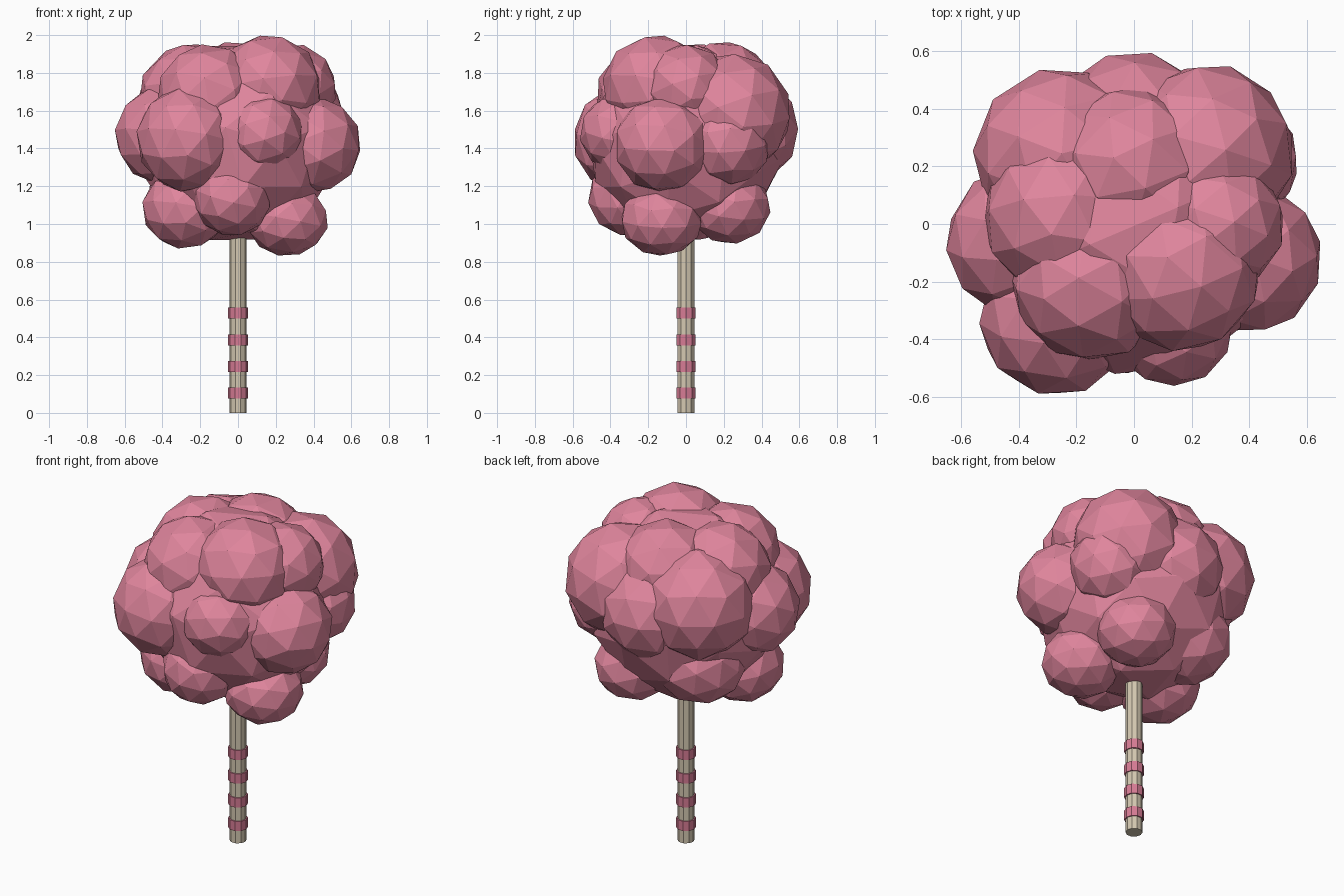
import bpy
import random
from math import tau
from mathutils import Euler, Matrix

if "Cube" in bpy.data.objects:
    bpy.data.objects.remove(bpy.data.objects["Cube"])

random.seed(11)


def material(name, rgb):
    m = bpy.data.materials.new(name)
    m.diffuse_color = (*rgb, 1)
    m.use_nodes = True
    m.node_tree.nodes["Principled BSDF"].inputs["Base Color"].default_value = m.diffuse_color
    return m


PINK = material("blossom pink", (0.74, 0.235, 0.335))
BAND = material("band pink", (0.68, 0.20, 0.30))
BARK = material("pale bark", (0.66, 0.58, 0.44))


def clump(name, center, size):
    """Faceted blossom ball, turned at random."""
    bpy.ops.mesh.primitive_ico_sphere_add(subdivisions=2, radius=1)
    ob = bpy.context.object
    ob.name = name
    turn = Euler([random.uniform(0, tau) for _ in range(3)]).to_matrix().to_4x4()
    ob.data.transform(Matrix.Diagonal((*size, 1)) @ turn)
    ob.location = center
    ob.data.materials.append(PINK)


def ring(name, radius, z0, z1, mat):
    """Ten-sided upright cylinder."""
    bpy.ops.mesh.primitive_cylinder_add(vertices=10, radius=radius, depth=z1 - z0,
                                        location=(0, 0, (z0 + z1) / 2),
                                        rotation=(0, 0, tau / 20))
    ob = bpy.context.object
    ob.name = name
    ob.data.materials.append(mat)


# Trunk and its painted bands
ring("trunk", 0.046, 0, 1.1, BARK)
for z in (0.105, 0.245, 0.387, 0.528):
    ring("trunk_band", 0.053, z - 0.029, z + 0.029, BAND)

# Crown core
clump("crown_core", (0, 0, 1.43), (0.54, 0.53, 0.54))

# Crown clumps: x, y, z, radius, height ratio
upper = [
    (0.16, -0.16, 1.73, 0.285, 0.96), (0.29, 0.00, 1.72, 0.235, 1),
    (0.25, 0.25, 1.585, 0.31, 1.04), (-0.01, 0.20, 1.69, 0.28, 1),
    (-0.24, 0.03, 1.67, 0.29, 1), (-0.15, -0.20, 1.68, 0.28, 0.98),
]
middle = [
    (-0.27, -0.33, 1.45, 0.27, 1.05), (0.13, -0.345, 1.48, 0.22, 0.95),
    (0.39, -0.12, 1.42, 0.265, 0.97), (0.345, 0.22, 1.43, 0.23, 1),
    (0.00, 0.31, 1.50, 0.29, 1), (-0.25, 0.235, 1.57, 0.31, 1.02),
    (-0.39, -0.06, 1.47, 0.265, 1.0),
]
lower = [
    (-0.03, -0.31, 1.14, 0.21, 0.98), (0.26, -0.13, 1.02, 0.22, 0.87),
    (-0.28, -0.13, 1.08, 0.23, 0.93), (0.18, 0.23, 1.09, 0.22, 0.9),
    (-0.21, 0.17, 1.20, 0.26, 0.95),
]
for level, row in (("upper", upper), ("middle", middle), ("lower", lower)):
    for x, y, z, r, h in row:
        clump(level + "_clump", (x, y, z), (r, r, r * h))
